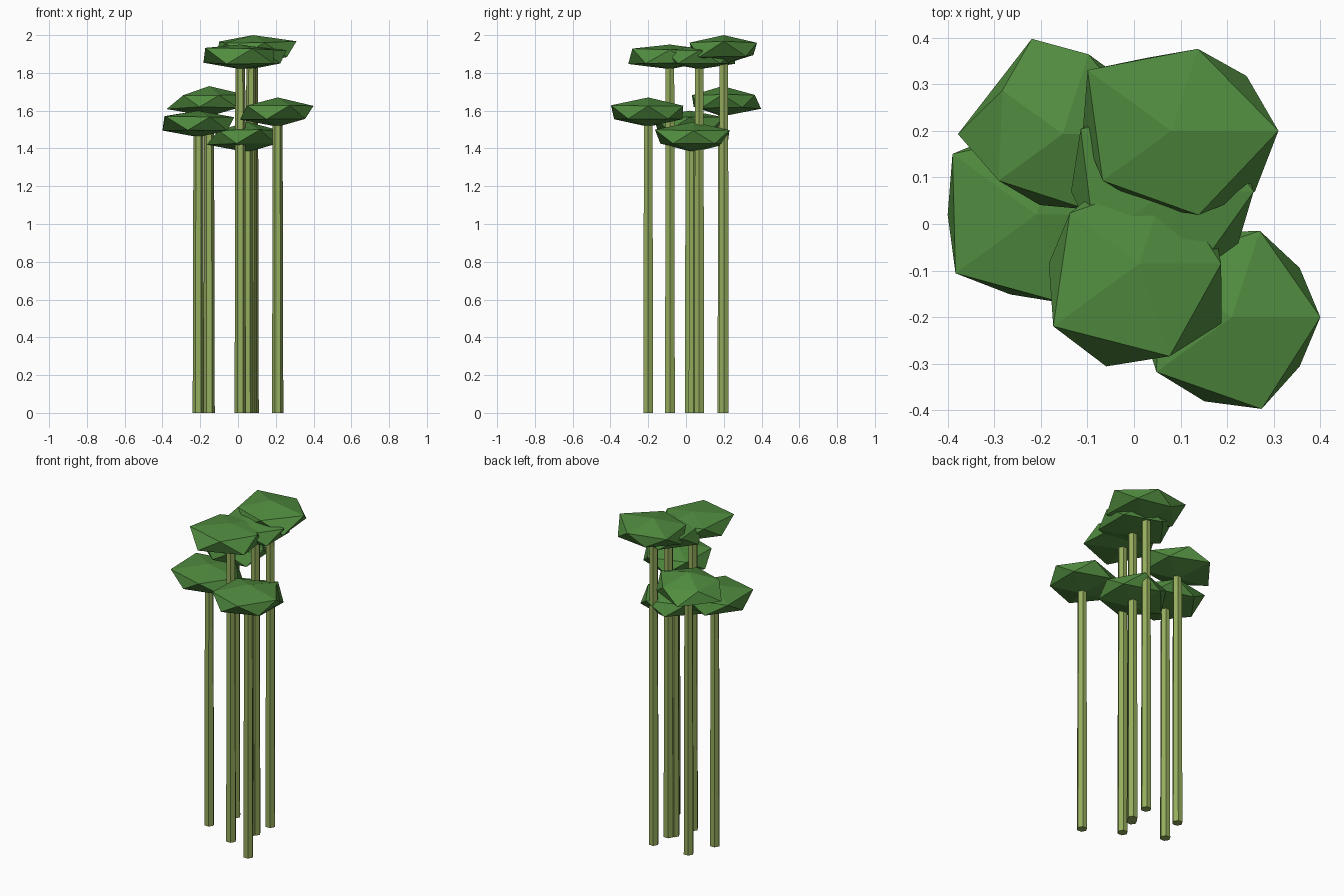
import bpy, bmesh, math

if "Cube" in bpy.data.objects:
    bpy.data.objects.remove(bpy.data.objects["Cube"])


def material(name, rgb):
    m = bpy.data.materials.new(name)
    m.diffuse_color = (*rgb, 1)
    m.use_nodes = True
    m.node_tree.nodes["Principled BSDF"].inputs["Base Color"].default_value = m.diffuse_color
    return m


LEAF = material("leaf_green", (0.082, 0.262, 0.05))
STALK = material("stalk_green", (0.30, 0.42, 0.11))


def finish(bm, name, mat):
    bmesh.ops.recalc_face_normals(bm, faces=bm.faces)
    me = bpy.data.meshes.new(name)
    bm.to_mesh(me)
    bm.free()
    me.materials.append(mat)
    bpy.context.collection.objects.link(bpy.data.objects.new(name, me))


# six-sided, slightly tapered stalk from the ground into the crown
def stalk(name, x, y, top):
    bm = bmesh.new()
    rings = []
    for z, r in ((0, 0.03), (top, 0.026)):
        rings.append([bm.verts.new((x + r * math.cos(i * math.pi / 3),
                                    y + r * math.sin(i * math.pi / 3), z)) for i in range(6)])
    lo, hi = rings
    bm.faces.new(lo)
    bm.faces.new(hi)
    for i in range(6):
        j = (i + 1) % 6
        bm.faces.new((lo[i], lo[j], hi[j], hi[i]))
    finish(bm, name, STALK)


# flattened, uneven 20-sided crown: two offset rings of five between two tips
def crown(name, x, y, z, top, bottom, upper, lower):
    bm = bmesh.new()

    def ring(radii, offset, sign):
        return [bm.verts.new((x + r * math.cos(math.radians(72 * i + offset)),
                              y + r * math.sin(math.radians(72 * i + offset)),
                              z + sign * 0.185 * r)) for i, r in enumerate(radii)]

    up, lo = ring(upper, 0, 1), ring(lower, 36, -1)
    t, b = bm.verts.new((x, y, top)), bm.verts.new((x, y, bottom))
    for i in range(5):
        j = (i + 1) % 5
        bm.faces.new((t, up[i], up[j]))
        bm.faces.new((up[i], lo[i], up[j]))
        bm.faces.new((lo[i], lo[j], up[j]))
        bm.faces.new((b, lo[j], lo[i]))
    finish(bm, name, LEAF)


# x, y, centre z, top z, bottom z, upper rim radii, lower rim radii
plants = [
    (0.08, 0.20, 1.925, 2.00, 1.845, (.23, .185, .222, .182, .19), (.20, .165, .19, .17, .222)),
    (0.012, -0.085, 1.89, 1.95, 1.82, (.175, .19, .185, .229, .209), (.19, .19, .195, .232, .218)),
    (-0.21, 0.02, 1.53, 1.60, 1.46, (.19, .19, .222, .214, .20), (.19, .19, .19, .18, .19)),
    (-0.153, 0.193, 1.65, 1.73, 1.57, (.19, .18, .16, .17, .17), (.18, .215, .225, .16, .19)),
    (0.21, -0.20, 1.59, 1.67, 1.515, (.19, .195, .19, .20, .207), (.18, .19, .20, .19, .18)),
    (0.07, 0.07, 1.885, 1.945, 1.82, (.187, .19, .228, .19, .19), (.19, .20, .205, .18, .19)),
    (0.05, 0.04, 1.46, 1.54, 1.38, (.18, .20, .19, .19, .215), (.19, .19, .215, .185, .185)),
]
for n, (x, y, z, top, bottom, upper, lower) in enumerate(plants, 1):
    stalk(f"stalk_{n}", x, y, z)
    crown(f"leaf_crown_{n}", x, y, z, top, bottom, upper, lower)
